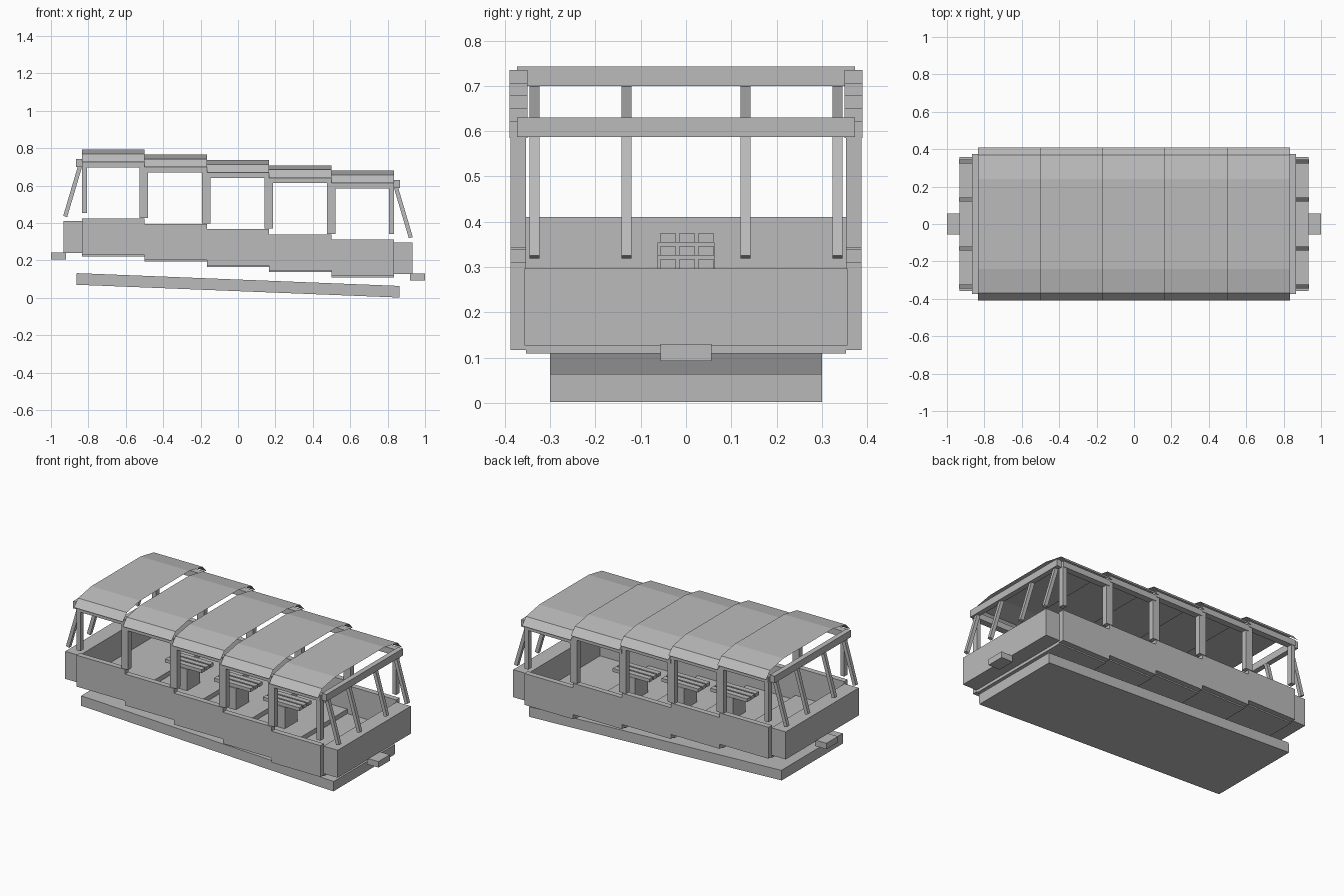
import bpy, math
from mathutils import Vector

cube = bpy.data.objects.get("Cube")
if cube:
    bpy.data.objects.remove(cube, do_unlink=True)

grey = bpy.data.materials.new("plain_grey")
grey.use_nodes = True
colour = (0.5, 0.5, 0.5, 1)
grey.diffuse_color = colour
grey.node_tree.nodes["Principled BSDF"].inputs["Base Color"].default_value = colour


def mesh_object(name, verts, faces):
    mesh = bpy.data.meshes.new(name)
    mesh.from_pydata(verts, [], faces)
    mesh.materials.append(grey)
    obj = bpy.data.objects.new(name, mesh)
    bpy.context.collection.objects.link(obj)
    return obj


def box(name, x, y, z):
    """Box from three (low, high) ranges, with its origin in the middle."""
    centre = Vector([sum(r) / 2 for r in (x, y, z)])
    verts = [Vector((a, b, c)) - centre for a in x for b in y for c in z]
    faces = [(0, 1, 3, 2), (4, 6, 7, 5), (0, 4, 5, 1),
             (2, 3, 7, 6), (0, 2, 6, 4), (1, 5, 7, 3)]
    obj = mesh_object(name, verts, faces)
    obj.location = centre
    return obj


def side_pair(name, x, y, z):
    box("right_" + name, x, (-y[1], -y[0]), z)
    box("left_" + name, x, y, z)


def strut(name, top, bottom, y, width=0.022):
    """Square bar leaning in the x-z plane."""
    dx, dz = bottom[0] - top[0], bottom[1] - top[1]
    length = math.hypot(dx, dz)
    h = width / 2
    bar = box(name, (-h, h), (-h, h), (-length / 2, length / 2))
    bar.location = ((top[0] + bottom[0]) / 2, y, (top[1] + bottom[1]) / 2)
    bar.rotation_euler.y = math.atan2(dx, dz) + math.pi


STEPS, LENGTH, DROP = 5, 0.334, 0.0283
START = -STEPS * LENGTH / 2
WALL = (0.353, 0.387)

# Sloping chassis
chassis = box("chassis", (-0.864, 0.864), (-0.3, 0.3), (0.036, 0.098))
chassis.rotation_euler.y = math.radians(2.27)

# Roof half profile, as offsets above the eave
half = [(0.41, 0), (0.37, 0.043), (0.24, 0.067)]
profile = [(-y, z) for y, z in half] + half[::-1]

for i in range(STEPS):
    x0 = START + i * LENGTH
    x1 = x0 + LENGTH
    mid = (x0 + x1) / 2
    d = -i * DROP

    # Stepped floor and side walls
    box(f"floor_{i}", (x0, x1), (-0.353, 0.353), (0.222 + d, 0.25 + d))
    side_pair(f"wall_{i}", (x0, x1), WALL, (0.23 + d, 0.424 + d))

    # Roof rails and thin stepped roof sheet
    side_pair(f"roof_rail_{i}", (x0, x1), (0.35, 0.39), (0.698 + d, 0.735 + d))
    verts = [(x, y, 0.727 + d + z) for x in (x0, x1) for y, z in profile]
    n = len(profile)
    mesh_object(f"roof_{i}", verts,
                [(k, k + n, k + n + 1, k + 1) for k in range(n - 1)])

    # Posts: one at the start of each step
    if i == 0:
        side_pair("end_post_rear", (x0, x0 + 0.027), WALL, (0.455, 0.7))
    else:
        side_pair(f"post_{i}", (x0 - 0.026, x0 + 0.021), WALL,
                  (0.455 + d, 0.7 + d))
        side_pair(f"post_head_{i}", (x0 - 0.026, x0), WALL,
                  (0.7 + d, 0.7 + d + DROP))

    # Slatted benches on the middle steps
    if 0 < i < STEPS - 1:
        box(f"bench_leg_{i}", (mid - 0.03, mid + 0.03), (-0.063, 0.063),
            (0.25 + d, 0.382 + d))
        for j in (-1, 0, 1):
            y = j * 0.042 + 0.002
            box(f"bench_slat_{i}_{j + 1}", (mid - 0.125, mid + 0.125),
                (y - 0.0165, y + 0.0165), (0.382 + d, 0.403 + d))

end_drop = -(STEPS - 1) * DROP
side_pair("end_post_front", (-START - 0.027, -START), WALL,
          (0.455 + end_drop, 0.7 + end_drop))

# End boxes, header beams, couplers and leaning struts
for name, side, d in (("rear", -1, 0), ("front", 1, end_drop)):
    def span(a, b):
        return tuple(sorted((side * a, side * b)))

    box(name + "_end_box", span(0.835, 0.932), (-0.357, 0.357),
        (0.24 + d, 0.41 + d))
    box(name + "_header", span(0.835, 0.867), (-0.373, 0.373),
        (0.7 + d, 0.743 + d))
    box(name + "_coupler", span(0.92, 1.0), (-0.056, 0.056),
        (0.206 + d, 0.243 + d))
    for k, y in enumerate((-0.335, -0.131, 0.131, 0.335)):
        strut(f"{name}_strut_{k}", (side * 0.845, 0.702 + d),
              (side * 0.924, 0.435 + d), y)
